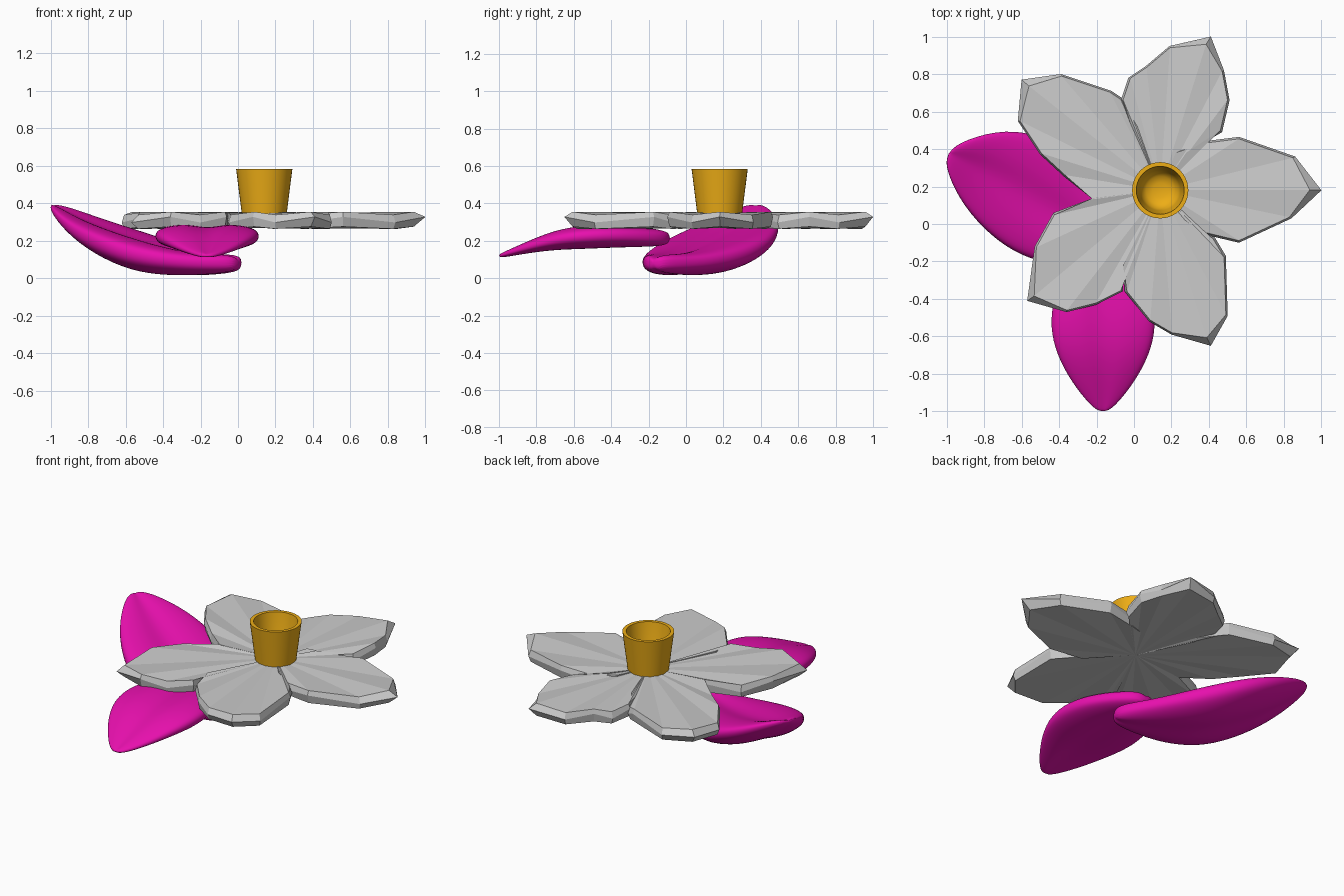
import bpy, bmesh, math
from mathutils import Vector

if "Cube" in bpy.data.objects:
    bpy.data.objects.remove(bpy.data.objects["Cube"])

CX, CY = 0.14, 0.18   # flower centre


def material(name, col):
    m = bpy.data.materials.new(name)
    m.diffuse_color = (*col, 1)
    m.use_nodes = True
    m.node_tree.nodes["Principled BSDF"].inputs["Base Color"].default_value = m.diffuse_color
    return m


def finish(name, bm, mat=None, smooth=False):
    bmesh.ops.recalc_face_normals(bm, faces=bm.faces)
    me = bpy.data.meshes.new(name)
    bm.to_mesh(me)
    bm.free()
    ob = bpy.data.objects.new(name, me)
    bpy.context.collection.objects.link(ob)
    if mat:
        me.materials.append(mat)
    for p in me.polygons:
        p.use_smooth = smooth
    return ob


def facet_petal(name, outline):
    """Low-poly petal: uneven rim, thin bevel (wider at the tip), fans from the centre."""
    bm = bmesh.new()
    pts = [Vector(p) for p in outline]
    mid = sum(pts, Vector((0, 0))) / len(pts)
    far = max(pts, key=lambda p: (p - Vector((CX, CY))).length)
    rings = []
    for level, z, wob in ((0, 0.27, 0.006), (1, 0.313, 0.015), (2, 0.347, 0.008)):
        ring = [bm.verts.new((CX, CY, z))]
        for i, p in enumerate(pts):
            scale = 1 if level == 1 else 0.96
            if level != 1 and p is far:
                scale = 0.86
            elif i in (0, len(pts) - 1):
                scale = 0.995
            q = mid + (p - mid) * scale
            ring.append(bm.verts.new((q.x, q.y, z + wob * (-1) ** i)))
        rings.append(ring)
    n = len(rings[0])
    for a, b in zip(rings, rings[1:]):
        for i in range(n):
            j = (i + 1) % n
            bm.faces.new((a[i], a[j], b[j], b[i]))
    for r in (rings[0], rings[2]):
        for i in range(1, n - 1):
            bm.faces.new((r[0], r[i], r[i + 1]))
    return finish(name, bm)


def smooth_petal(name, tip, angle, stations, cup, mat):
    """Loft of plump two-lobed sections, tip to base: (distance, half width, skew, z, half thickness)."""
    bm = bmesh.new()
    d = Vector((math.cos(angle), math.sin(angle)))
    side = Vector((-d.y, d.x))
    n, rings = 24, []
    for s, w, skew, z, th in stations:
        ring = []
        for k in range(n):
            a = 2 * math.pi * k / n
            u = math.copysign(abs(math.cos(a)) ** 0.85, math.cos(a))
            v = math.copysign(abs(math.sin(a)) ** 0.75, math.sin(a))
            groove = th * math.exp(-(u / 0.25) ** 2) * (0.35 if v > 0 else -0.2)
            q = Vector(tip) + d * s + side * (w * u + skew * (1 - v * v * 0.5))
            h = z + th * v + cup * u * u * w / 0.3 - groove
            ring.append(bm.verts.new((q.x, q.y, h)))
        rings.append(ring)
    for a, b in zip(rings, rings[1:]):
        for i in range(n):
            j = (i + 1) % n
            bm.faces.new((a[i], a[j], b[j], b[i]))
    bm.faces.new(rings[0])
    bm.faces.new(rings[-1])
    ob = finish(name, bm, mat, True)
    sub = ob.modifiers.new("smooth", 'SUBSURF')
    sub.levels = sub.render_levels = 2
    return ob


# Five grey faceted petals
outlines = {
    "petal_right": [(0.27, 0.02), (0.35, -0.05), (0.56, -0.10), (0.84, 0.03), (1.0, 0.18),
                    (0.86, 0.36), (0.56, 0.465), (0.36, 0.44), (0.22, 0.38)],
    "petal_back_right": [(0.28, 0.38), (0.47, 0.49), (0.51, 0.66), (0.48, 0.82), (0.41, 1.0),
                         (0.19, 0.95), (0.06, 0.84), (-0.03, 0.78), (-0.07, 0.66), (-0.01, 0.50)],
    "petal_back_left": [(0.02, 0.52), (-0.06, 0.67), (-0.12, 0.71), (-0.39, 0.80), (-0.60, 0.77),
                        (-0.62, 0.55), (-0.50, 0.37), (-0.37, 0.25), (-0.22, 0.13)],
    "petal_front_left": [(-0.22, 0.14), (-0.43, 0.06), (-0.53, -0.12), (-0.57, -0.41),
                         (-0.36, -0.47), (-0.20, -0.43), (-0.06, -0.36), (-0.05, -0.22)],
    "petal_front_right": [(-0.06, -0.22), (-0.05, -0.36), (0.08, -0.52), (0.20, -0.59),
                          (0.41, -0.65), (0.50, -0.49), (0.49, -0.17), (0.43, -0.07), (0.29, 0.01)],
}
for name, pts in outlines.items():
    facet_petal(name, pts)

# Two magenta leaves underneath
magenta = material("magenta", (0.80, 0.005, 0.42))
smooth_petal("leaf_left", (-0.99, 0.375), math.radians(-29), [
    (0, 0.03, 0, 0.385, 0.012), (0.05, 0.11, 0.01, 0.35, 0.035), (0.2, 0.235, 0.03, 0.255, 0.065),
    (0.4, 0.305, 0.03, 0.17, 0.09), (0.6, 0.305, 0.01, 0.11, 0.095), (0.8, 0.245, 0, 0.08, 0.075),
    (0.95, 0.17, 0, 0.072, 0.06), (1.09, 0.09, 0, 0.078, 0.052), (1.14, 0.04, 0, 0.08, 0.03)],
    0.025, magenta)
smooth_petal("leaf_front", (-0.165, -1.0), math.radians(90), [
    (0, 0.025, 0, 0.12, 0.01), (0.04, 0.075, 0, 0.13, 0.018), (0.15, 0.165, 0, 0.165, 0.035),
    (0.3, 0.25, 0, 0.205, 0.058), (0.45, 0.285, 0, 0.22, 0.07), (0.6, 0.27, 0, 0.225, 0.068),
    (0.75, 0.20, 0, 0.222, 0.06), (0.87, 0.11, 0, 0.215, 0.048), (0.915, 0.04, 0, 0.215, 0.028)],
    0.005, magenta)

# Golden cup in the centre, lathed from a profile
bm = bmesh.new()
profile = [(0, 0.33), (0.118, 0.33), (0.15, 0.583), (0.128, 0.583), (0.108, 0.44),
           (0.098, 0.405), (0.075, 0.38), (0.04, 0.37), (0, 0.367)]
vs = [bm.verts.new((CX + r, CY, z)) for r, z in profile]
es = [bm.edges.new(p) for p in zip(vs, vs[1:])]
bmesh.ops.spin(bm, geom=vs + es, cent=(CX, CY, 0), axis=(0, 0, 1), angle=2 * math.pi, steps=40)
bmesh.ops.remove_doubles(bm, verts=bm.verts, dist=1e-4)
cup = finish("centre_cup", bm, material("gold", (0.85, 0.42, 0.008)))
bpy.context.view_layer.objects.active = cup
cup.select_set(True)
bpy.ops.object.shade_smooth_by_angle(angle=math.radians(40))
